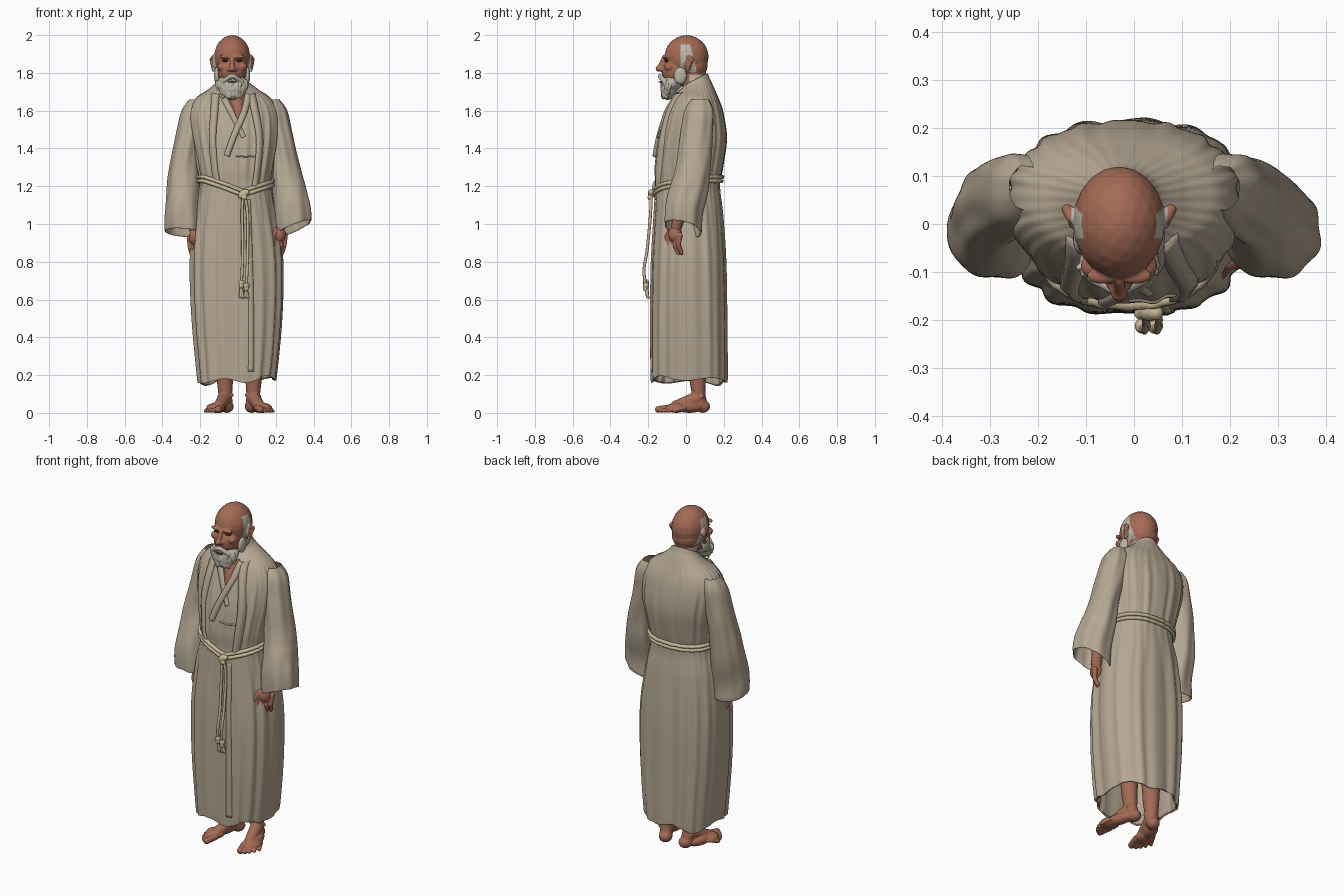
import bpy, bmesh, math, random
from mathutils import Vector, Matrix
from mathutils.bvhtree import BVHTree

if "Cube" in bpy.data.objects:
    bpy.data.objects.remove(bpy.data.objects["Cube"])

random.seed(4)

def material(name, rgb):
    m = bpy.data.materials.new(name)
    m.diffuse_color = (*rgb, 1)
    m.use_nodes = True
    m.node_tree.nodes["Principled BSDF"].inputs["Base Color"].default_value = m.diffuse_color
    return m

ROBE = material("robe_linen", (0.46, 0.385, 0.29))
SKIN = material("skin", (0.37, 0.145, 0.09))
HAIR = material("grey_hair", (0.50, 0.47, 0.39))
ROPE = material("rope", (0.58, 0.48, 0.31))
DARK = material("dark_line", (0.06, 0.035, 0.025))

def add_object(name, me, mats):
    ob = bpy.data.objects.new(name, me)
    bpy.context.collection.objects.link(ob)
    me.materials.clear()
    for m in mats:
        me.materials.append(m)
    for p in me.polygons:
        p.use_smooth = True
    return ob

def spline(rows, steps):
    """Catmull-Rom through tuples of numbers."""
    out = []
    for i in range(len(rows) - 1):
        a, b, c, d = (rows[max(0, min(len(rows) - 1, i + k))] for k in (-1, 0, 1, 2))
        for s in range(steps):
            t = s / steps
            out.append(tuple(0.5 * (2*q + (r-p)*t + (2*p-5*q+4*r-s4)*t*t + (3*q-p-3*r+s4)*t**3)
                             for p, q, r, s4 in zip(a, b, c, d)))
    return out + [tuple(rows[-1])]

def loft(name, rings, mat, fold, lift, seg=120, steps=8):
    """Rings are (z, x min, x max, y front, y back, squareness)."""
    bm, prev = bmesh.new(), None
    for z, xl, xr, yf, yb, n in spline(rings, steps):
        ring = []
        for k in range(seg):
            a = 2 * math.pi * k / seg
            c, s = math.cos(a), math.sin(a)
            u = math.copysign(abs(c) ** (2 / n), c)
            v = math.copysign(abs(s) ** (2 / n), s)
            f = 1 + fold(a, z)
            ring.append(bm.verts.new(((xl+xr)/2 + u*f*(xr-xl)/2, (yf+yb)/2 + v*f*(yb-yf)/2, z + lift(z, u, v))))
        if prev:
            for k in range(seg):
                j = (k + 1) % seg
                bm.faces.new((prev[k], prev[j], ring[j], ring[k]))
        prev = ring
    bm.faces.new(prev)
    bmesh.ops.recalc_face_normals(bm, faces=bm.faces)
    me = bpy.data.meshes.new(name)
    bm.to_mesh(me)
    bm.free()
    return add_object(name, me, [mat])

def limb(p, q, n=8):
    """Chain of balls from (x,y,z,r) to (x,y,z,r)."""
    return [tuple(a + (b - a) * i / n for a, b in zip(p, q)) for i in range(n + 1)]

def fuse(name, blobs, mats, voxel=0.004, smooth=3, xf=Matrix(), rule=None):
    """Melt ellipsoids into one smooth skin."""
    bm = bmesh.new()
    for b in blobs:
        r = b[3:] if len(b) == 6 else (b[3],) * 3
        bmesh.ops.create_icosphere(bm, subdivisions=3, radius=1,
                                   matrix=xf @ Matrix.Translation(b[:3]) @ Matrix.Diagonal((*r, 1)))
    me = bpy.data.meshes.new(name)
    bm.to_mesh(me)
    bm.free()
    ob = add_object(name, me, mats)
    rm = ob.modifiers.new("melt", 'REMESH')
    rm.mode, rm.voxel_size = 'VOXEL', voxel
    sm = ob.modifiers.new("soften", 'SMOOTH')
    sm.iterations = smooth
    dg = bpy.context.evaluated_depsgraph_get()
    me2 = bpy.data.meshes.new_from_object(ob.evaluated_get(dg))
    ob.modifiers.clear()
    ob.data = me2
    me2.materials.clear()
    for m in mats:
        me2.materials.append(m)
    for p in me2.polygons:
        p.use_smooth = True
        p.material_index = rule(p.center) if rule else 0
    return ob

def tube(name, pts, r, mat, cyclic=False):
    cu = bpy.data.curves.new(name, 'CURVE')
    cu.dimensions, cu.bevel_depth, cu.bevel_resolution = '3D', r, 3
    cu.use_fill_caps = True
    sp = cu.splines.new('POLY')
    sp.points.add(len(pts) - 1)
    for p, co in zip(sp.points, pts):
        p.co = (*co, 1)
    sp.use_cyclic_u = cyclic
    cu.materials.append(mat)
    ob = bpy.data.objects.new(name, cu)
    bpy.context.collection.objects.link(ob)

# Robe body: long pleated skirt, gathered waist, stooped shoulders, hollow hem
def robe_fold(a, z):
    skirt = max(0, min(1, (1.22 - z) / 0.3))
    chest = max(0, min(1, (z - 1.2) / 0.1)) * max(0, min(1, (1.7 - z) / 0.2))
    pleat = abs(math.sin(7*a + 0.5 + 0.5*z)) * 0.6 + 0.4 * math.sin(17*a + 1) - 0.45
    return skirt * 0.045 * pleat + chest * 0.016 * math.sin(19*a + 2*z) + (1-skirt) * 0.008 * math.sin(31*a)

def robe_lift(z, u, v):
    return max(0, z - 1.68) * 0.4 * v + max(0, (0.3 - z) / 0.12) * 0.014 * (u + math.sin(5*u + 3*v))

robe = loft("robe_body", [
    (0.45, -.20, .18, -.15, .18, 2.8), (0.20, -.20, .185, -.17, .20, 2.8), (0.18, -.21, .195, -.182, .212, 2.8),
    (0.20, -.217, .203, -.187, .217, 2.8), (0.5, -.245, .23, -.188, .215, 2.8), (0.8, -.255, .235, -.183, .21, 2.7),
    (1.05, -.235, .205, -.17, .195, 2.5), (1.2, -.205, .18, -.163, .18, 2.4), (1.3, -.215, .19, -.165, .195, 2.4),
    (1.45, -.245, .215, -.145, .215, 2.4), (1.58, -.26, .215, -.105, .20, 2.4), (1.66, -.23, .18, -.07, .175, 2.3),
    (1.71, -.16, .11, -.045, .148, 2.1), (1.745, -.115, .06, -.025, .125, 2), (1.765, -.095, .043, -.015, .113, 2),
    (1.75, -.08, .03, -.005, .10, 2)], ROBE, robe_fold, robe_lift, seg=160)
tree = BVHTree.FromPolygons([v.co for v in robe.data.vertices], [p.vertices[:] for p in robe.data.polygons])

# Wide sleeves with hollow cuffs
SLEEVE = [(1.66, .205, .075, .035, .045), (1.60, .215, .07, .065, .075), (1.5, .232, .06, .07, .085),
          (1.35, .262, .045, .074, .088), (1.2, .278, .02, .086, .10), (1.06, .285, -.01, .097, .10),
          (.965, .288, -.015, .10, .10), (.96, .288, -.015, .092, .092), (1.0, .286, -.012, .086, .088),
          (1.12, .28, 0, .07, .075)]
for side, label in ((-1, "left"), (1, "right")):
    rings = []
    for z, x, y, rx, ry in SLEEVE:
        cx = side * x - 0.02 * max(0, min(1, (z - 1.0) / 0.4))
        rings.append((z, cx - rx, cx + rx, y - ry, y + ry, 2.1))
    loft(label + "_sleeve", rings, ROBE,
         lambda a, z: 0.035 * math.sin(3*a + 9*z) * math.sin(5*a - 16*z) + 0.02 * math.sin(7*a + 4*z),
         lambda z, u, v: max(0, min(1, (1.25 - z) / .2)) * (u * (.04 if side > 0 else -.008) - .022 * v
                                                            + (.02 if side > 0 else 0)))

# Cloth bands draped on the chest
def band(name, path, w0, w1, thick, mat):
    pts = spline(path, 10)
    bm, prev = bmesh.new(), None
    for i, (x, z) in enumerate(pts):
        a, b = pts[max(0, i - 1)], pts[min(len(pts) - 1, i + 1)]
        t = Vector((b[0] - a[0], b[1] - a[1])).normalized()
        w = w0 + (w1 - w0) * i / (len(pts) - 1)
        ring = []
        for s, d in ((-1, .012), (-1, -thick * .6), (0, -thick), (1, -thick * .6), (1, .012)):
            px, pz = x - t.y * w * s, z + t.x * w * s
            hit = tree.ray_cast(Vector((px, -1, pz)), Vector((0, 1, 0)))[0]
            ring.append(bm.verts.new((px, (hit.y if hit else 0) + d, pz)))
        if prev:
            for k in range(5):
                j = (k + 1) % 5
                bm.faces.new((prev[k], prev[j], ring[j], ring[k]))
        else:
            bm.faces.new(ring)
        prev = ring
    bm.faces.new(prev)
    bmesh.ops.recalc_face_normals(bm, faces=bm.faces)
    me = bpy.data.meshes.new(name)
    bm.to_mesh(me)
    bm.free()
    add_object(name, me, [mat])

band("bare_chest", [(-.012, 1.69), (0, 1.62), (.004, 1.54)], .05, .004, .005, SKIN)
band("inner_collar_left", [(-.085, 1.69), (-.045, 1.61), (.0, 1.52), (.03, 1.46)], .018, .012, .010, ROBE)
band("inner_collar_right", [(.055, 1.69), (.035, 1.6), (-.02, 1.47), (-.06, 1.36)], .018, .016, .017, ROBE)
band("outer_lapel_left", [(-.12, 1.69), (-.125, 1.6), (-.135, 1.45), (-.125, 1.3), (-.11, 1.22)], .022, .016, .016, ROBE)
band("outer_lapel_right", [(.07, 1.69), (.09, 1.6), (.115, 1.45), (.105, 1.3), (.09, 1.2)], .022, .016, .016, ROBE)
band("chest_pocket_hem", [(-.01, 1.36), (.04, 1.357), (.088, 1.36)], .004, .004, .006, ROBE)
band("skirt_overlap", [(.055, 1.13), (.065, .8), (.07, .5), (.07, .22)], .012, .016, .006, ROBE)

# Double rope belt, dipping to the knot
for n, dz in enumerate((-.011, .011)):
    pts = []
    for k in range(120):
        a = 2 * math.pi * k / 120
        d = Vector((math.cos(a), math.sin(a), 0))
        x = d.x * .19 - .015
        z = 1.238 + dz - (.075 * max(0, 1 - abs(x - .03) / .2) if d.y < 0 else 0)
        hit = tree.ray_cast(Vector((-.015, .01, z)) + d, -d)[0]
        pts.append(hit + d * .006)
    tube("belt_strand_%d" % n, pts, .0105, ROPE, True)
fuse("belt_knot", [(.03, -.18, 1.16, .022), (.015, -.185, 1.15, .015), (.045, -.185, 1.168, .016),
                   (.035, -.19, 1.14, .014)], [ROPE], .003)
for n, dx in enumerate((0, .026)):
    path = [(.026 + dx*.4, -.185, 1.15), (.022 + dx*1.1, -.188, 1.05), (.025 + dx, -.205, .87),
            (.022 + dx, -.222, .76), (.018 + dx, -.215, .69 - dx*.6)]
    tube("belt_tail_%d" % n, spline(path, 8), .008, ROPE)
    x, z = path[-1][0], path[-1][2]
    fuse("tail_knot_%d" % n, [(x, -.212, z, .017), (x, -.215, z - .018, .013)]
         + limb((x, -.21, z - .02, .009), (x - .006, -.205, .615, .008))
         + limb((x, -.207, z - .02, .008), (x + .010, -.2, .61, .007)), [ROPE], .003, 2)

# Head, face, ears and neck; side hair by region
C = Matrix.Translation((-.031, 0, 0))
head = [(0, .003, 1.885, .096, .117, .115), (0, -.045, 1.81, .078, .085, .085), (0, .045, 1.84, .08, .07, .07),
        (0, -.142, 1.822, .018, .019, .016)]
head += limb((0, -.118, 1.875, .012), (0, -.138, 1.83, .014)) + limb((0, .04, 1.82, .064), (.006, .048, 1.66, .064))
for s in (-1, 1):
    head += [(s*.034, -.108, 1.886, .034, .017, .012), (s*.05, -.088, 1.832, .03, .028, .024),
             (s*.016, -.127, 1.817, .011), (s*.094, .008, 1.85, .012, .02, .03)]
    head += limb((s*.098, .012, 1.885, .012), (s*.108, .03, 1.87, .012)) + limb((s*.108, .03, 1.87, .012), (s*.098, .008, 1.815, .01))

def side_hair(c):
    x = abs(c.x + .031)
    side = .066 < x < .1 and 1.72 < c.z < 1.95 and -.03 < c.y < .022 + (1.95 - c.z) * .25
    nape = c.y > .02 and 1.72 < c.z < 1.79
    return 1 if side or nape else 0
fuse("head", head, [SKIN, HAIR], .004, 3, C, side_hair)

# Eyes and mouth line
for s, label in ((-1, "left"), (1, "right")):
    fuse(label + "_eye", [(s*.036, -.102, 1.864, .019, .013, .006)], [DARK], .002, 1, C)
fuse("mouth", [(0, -.134, 1.752, .024, .012, .004)], [DARK], .002, 1, C)

# Beard and moustache made of hair clumps
beard = [(0, -.075, 1.745, .083, .055, .045), (0, -.09, 1.715, .066, .046, .045), (0, -.098, 1.69, .042, .03, .034)]
for s in (-1, 1):
    beard += [(s*.08, -.03, 1.785, .016, .034, .045)]
    beard += limb((s*.008, -.136, 1.782, .013), (s*.05, -.115, 1.755, .012))
    beard += limb((s*.05, -.115, 1.755, .012), (s*.062, -.1, 1.72, .007))
for k in range(70):
    a, h = random.uniform(-1.5, 1.5), random.random()
    w = .088 - .045 * h
    beard.append((math.sin(a) * w, -.078 - .018*h - math.cos(a) * (.05 - .02*h), 1.745 - .062*h,
                  .0075, .0075, random.uniform(.018, .03)))
fuse("beard", beard, [HAIR], .003, 1, C)

# Hands hanging below the cuffs
for s, label in ((-1, "left"), (1, "right")):
    X = lambda x: s * x - (.008 if s > 0 else 0)
    dz = .015 if s > 0 else 0
    blobs = limb((X(.255), -.01, 1.12, .036), (X(.232), -.05, .975 + dz, .029))
    blobs += [(X(.226), -.058, .93 + dz, .034, .036, .045)]
    for i in range(4):
        kx, ky = .198 + .019*i, -.083 + .017*i
        mid = (X(kx - .002), ky - .008, .865 + dz + .004*abs(i - 1), .0125)
        blobs += limb((X(kx + .002), ky, .925 + dz, .015), mid)
        blobs += limb(mid, (X(kx - .012), ky + .008, .815 + dz + .008*abs(i - 1), .010))
    blobs += limb((X(.205), -.078, .95 + dz, .018), (X(.185), -.105, .905 + dz, .014))
    blobs += limb((X(.185), -.105, .905 + dz, .014), (X(.182), -.108, .865 + dz, .010))
    fuse(label + "_hand", blobs, [SKIN], .003, 2)

# Bare feet, turned outward, with lower legs
for s, label in ((-1, "left"), (1, "right")):
    blobs = limb((0, -.005, .42, .058), (0, 0, .20, .046), 12) + limb((0, 0, .20, .046), (0, .008, .09, .036), 8)
    blobs += limb((0, .008, .09, .036), (0, .02, .045, .036), 4)
    blobs += [(0, .03, .034, .037, .04, .034), (s*.005, -.12, .027, .052, .055, .027), (s*.014, -.05, .03, .036, .08, .03)]
    blobs += [(s*-.034, .008, .095, .012), (s*.034, .012, .085, .012)]
    blobs += limb((0, -.01, .075, .036), (s*-.01, -.12, .034, .03), 8)
    for i in range(5):
        r = .0185 if i == 0 else .0145 - .001*i
        x = -.038 + .022*i + (.003 if i else 0)
        y = -.205 + .0035*i*i
        blobs += limb((s*x*.9, y + .06, .026, r), (s*x, y, r, r), 6)
    ankle = Matrix.Translation((.083 if s > 0 else -.07, .06, 0))
    fuse(label + "_foot", blobs, [SKIN], .004, 2, ankle @ Matrix.Rotation(s * math.radians(20), 4, 'Z'))
